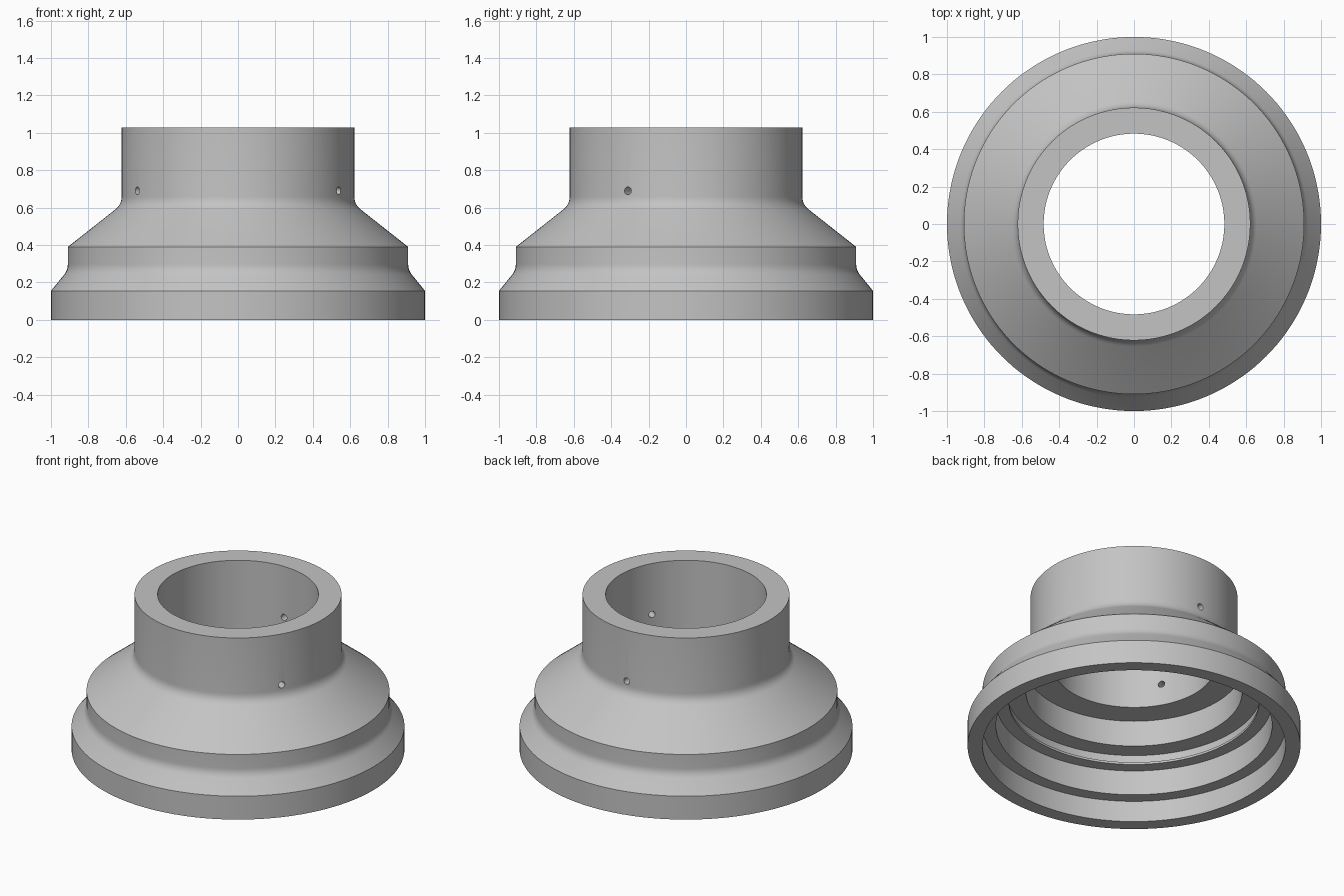
import bpy
import bmesh
import math
from mathutils import Matrix, Vector

if "Cube" in bpy.data.objects:
    bpy.data.objects.remove(bpy.data.objects["Cube"], do_unlink=True)

SEGMENTS = 144


def make_material(name, value):
    mat = bpy.data.materials.new(name)
    mat.use_nodes = True
    colour = (value, value, value, 1)
    mat.diffuse_color = colour
    mat.node_tree.nodes["Principled BSDF"].inputs["Base Color"].default_value = colour
    return mat


def fillet(start, corner, end, steps=6):
    """Points of a soft curve that rounds off a profile corner."""
    a, b, c = Vector(start), Vector(corner), Vector(end)
    ts = [i / steps for i in range(steps + 1)]
    return [tuple(a * (1 - t) ** 2 + b * 2 * t * (1 - t) + c * t * t) for t in ts]


def new_object(name, bm):
    bmesh.ops.recalc_face_normals(bm, faces=bm.faces)
    mesh = bpy.data.meshes.new(name)
    bm.to_mesh(mesh)
    bm.free()
    obj = bpy.data.objects.new(name, mesh)
    bpy.context.collection.objects.link(obj)
    return obj


def lathe(name, profile):
    """Revolve a closed (radius, height) profile around z."""
    bm = bmesh.new()
    rings = []
    for i in range(SEGMENTS):
        a = math.tau * i / SEGMENTS
        rings.append([bm.verts.new((r * math.cos(a), r * math.sin(a), z))
                      for r, z in profile])
    count = len(profile)
    for i in range(SEGMENTS):
        here, there = rings[i], rings[(i + 1) % SEGMENTS]
        for j in range(count):
            k = (j + 1) % count
            bm.faces.new((here[j], there[j], there[k], here[k]))
    return new_object(name, bm)


# Outer wall: base flange, shoulder, cone and neck
outer = [(1.0, 0), (1.0, 0.155)]
outer += fillet((0.93, 0.241), (0.91, 0.266), (0.91, 0.298))
outer += [(0.91, 0.39)]
outer += fillet((0.655, 0.591), (0.622, 0.617), (0.622, 0.66))
outer += [(0.622, 1.028)]

# Inner wall: bore, stepped seats and a small retaining groove
inner = [(0.483, 1.028), (0.483, 0.546),
         (0.65, 0.546), (0.65, 0.374),
         (0.765, 0.374), (0.765, 0.32),
         (0.752, 0.32), (0.752, 0.305),
         (0.83, 0.305), (0.83, 0.14),
         (0.91, 0.14), (0.91, 0)]

adapter = lathe("stepped_collar", outer + inner)
adapter.data.materials.append(make_material("plain grey", 0.55))

# Three set-screw holes spaced evenly around the neck
bm = bmesh.new()
for degrees in (90, 210, 330):
    turn = Matrix.Rotation(math.radians(degrees), 4, "Z")
    lay = Matrix.Rotation(math.pi / 2, 4, "Y")
    bmesh.ops.create_cone(bm, cap_ends=True, segments=24, radius1=0.021,
                          radius2=0.021, depth=0.4,
                          matrix=turn @ Matrix.Translation((0.55, 0, 0.69)) @ lay)
cutter = new_object("screw_hole_cutter", bm)
cutter.hide_render = True

cut = adapter.modifiers.new("screw_holes", "BOOLEAN")
cut.operation = "DIFFERENCE"
cut.solver = "EXACT"
cut.object = cutter

bpy.ops.object.select_all(action="DESELECT")
adapter.select_set(True)
bpy.context.view_layer.objects.active = adapter
bpy.ops.object.modifier_apply(modifier=cut.name)
bpy.data.objects.remove(cutter, do_unlink=True)
bpy.ops.object.shade_smooth_by_angle(angle=math.radians(25))
